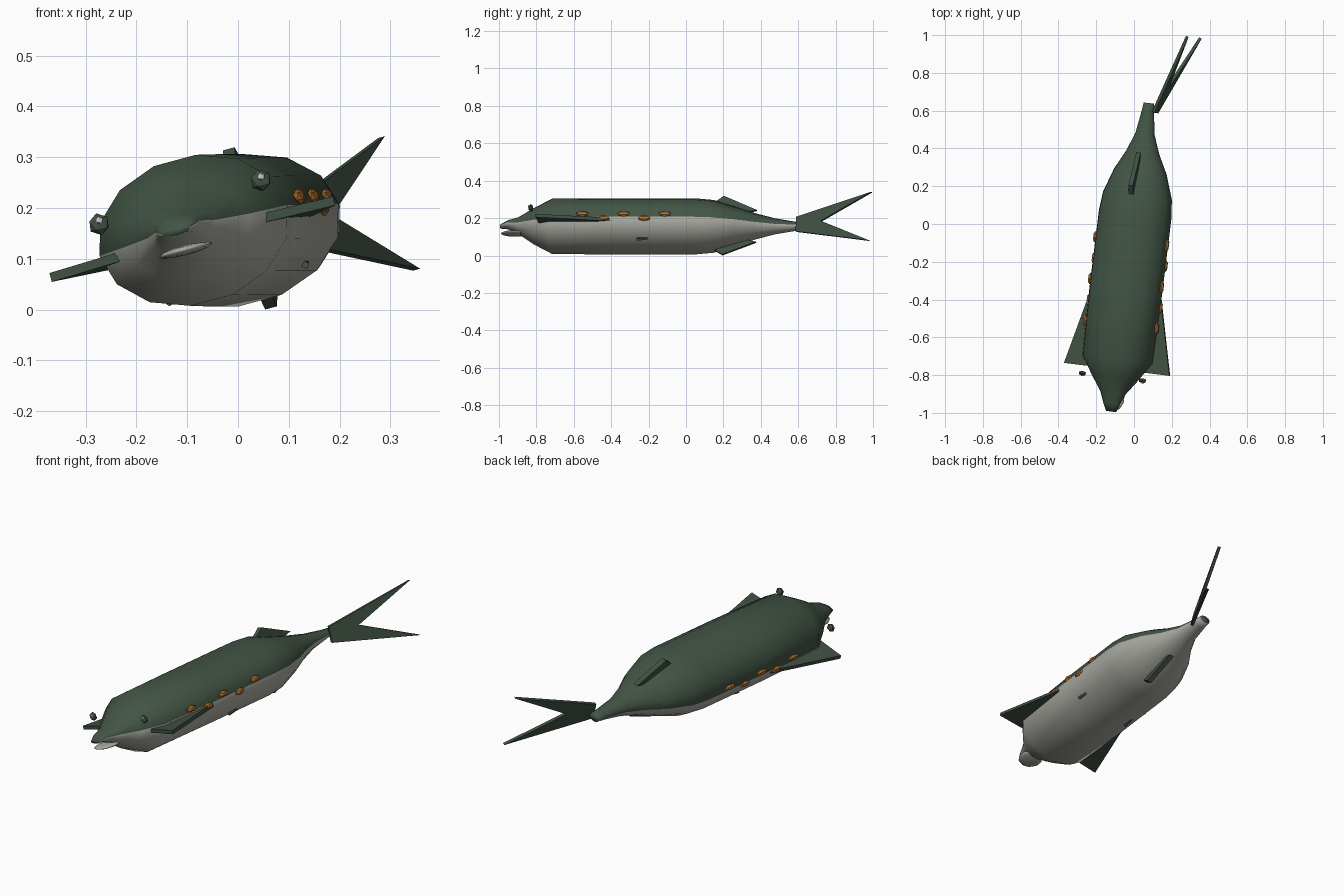
import bpy, bmesh
from math import radians, sin, cos, pi
from mathutils import Matrix, Vector

if "Cube" in bpy.data.objects:
    bpy.data.objects.remove(bpy.data.objects["Cube"])

# The whole fish is built along local y, then rolled, turned and lifted
POSE = (Matrix.Translation((0, 0, 0.156)) @ Matrix.Rotation(radians(-7), 4, 'Z')
        @ Matrix.Rotation(radians(-15), 4, 'Y'))


def material(name, rgb):
    m = bpy.data.materials.new(name)
    m.diffuse_color = (*rgb, 1)
    m.use_nodes = True
    m.node_tree.nodes["Principled BSDF"].inputs["Base Color"].default_value = m.diffuse_color
    return m


GREEN = material("back_green", (0.055, 0.09, 0.06))
DARK = material("fin_green", (0.05, 0.08, 0.055))
BELLY = material("belly_grey", (0.40, 0.40, 0.36))
ORANGE = material("spot_orange", (0.45, 0.17, 0.03))
WHITE = material("eye_glint", (0.75, 0.75, 0.75))


def finish(name, bm, mats, smooth=False):
    bmesh.ops.recalc_face_normals(bm, faces=bm.faces)
    bm.transform(POSE)
    me = bpy.data.meshes.new(name)
    bm.to_mesh(me)
    bm.free()
    for m in mats:
        me.materials.append(m)
    for p in me.polygons:
        p.use_smooth = smooth
    ob = bpy.data.objects.new(name, me)
    bpy.context.collection.objects.link(ob)
    return ob


def blade(name, points, normal, thick, mat=DARK):
    """Flat fin: polygon extruded symmetrically along its normal."""
    bm = bmesh.new()
    off = Vector(normal) * thick / 2
    face = bm.faces.new([bm.verts.new(Vector(p) - off) for p in points])
    ext = bmesh.ops.extrude_face_region(bm, geom=[face], use_keep_orig=True)
    for v in ext["geom"]:
        if isinstance(v, bmesh.types.BMVert):
            v.co += off * 2
    return finish(name, bm, [mat])


def ball(name, loc, scale, mat, sub=1, smooth=False):
    bm = bmesh.new()
    bmesh.ops.create_icosphere(bm, subdivisions=sub, radius=1)
    bm.transform(Matrix.Translation(loc) @ Matrix.Diagonal((*scale, 1)))
    return finish(name, bm, [mat], smooth)


# Body: 14-sided loft (station, half width, half height, lift)
SECTIONS = [(-1.0, .028, .008, -.002), (-.96, .045, .022, .008), (-.90, .070, .045, .003),
            (-.82, .128, .095, 0), (-.72, .193, .146, 0), (-.35, .200, .147, 0),
            (.05, .200, .147, 0), (.15, .190, .138, 0), (.28, .145, .098, 0),
            (.38, .092, .067, 0), (.48, .053, .042, 0), (.60, .034, .022, 0),
            (.645, .028, .018, 0)]
N = 14
bm = bmesh.new()
rings = [[bm.verts.new((a * cos(2 * pi * i / N), s, b * sin(2 * pi * i / N) + c))
          for i in range(N)] for s, a, b, c in SECTIONS]
for r0, r1 in zip(rings, rings[1:]):
    for i in range(N):
        f = bm.faces.new((r0[i], r0[(i + 1) % N], r1[(i + 1) % N], r1[i]))
        f.material_index = 0 if i < N // 2 else 1
bm.faces.new(rings[0])
bm.faces.new(rings[-1])
finish("body", bm, [GREEN, BELLY], True)

# Lower jaw plate under the snout
ball("lower_jaw", (0, -.925, -.040), (.055, .072, .010), BELLY, 2, True)

# Paired parts: eyes, pectoral fins, pelvic fins, flank spots
for side, label in ((-1, "left"), (1, "right")):
    ball(label + "_eye", (side * .166, -.818, .057), (.022, .014, .022), DARK)
    ball(label + "_eye_glint", (side * .166 + .004, -.829, .064), (.008, .005, .008), WHITE)
    blade(label + "_pectoral_fin",
          [(side * .15, -.775, -.014), (side * .291, -.775, -.018), (side * .196, -.385, -.014),
           (side * .17, -.40, -.014)], (0, 0, 1), .018)
    blade(label + "_pelvic_fin",
          [(side * .12, -.24, -.09), (side * .145, -.245, -.112), (side * .139, -.185, -.106)],
          (side * .6, 0, .8), .012)
    for k in range(5):
        ball(f"{label}_spot_{k + 1}",
             (side * .198, -.535 + .111 * k, .004 + (.012 if k % 2 == 0 else -.012)),
             (.012, .036, .016), ORANGE)

# Dorsal and anal fins
for up, name, peak in ((1, "dorsal_fin", .166), (-1, "anal_fin", .158)):
    blade(name, [(0, .13, up * .115), (0, .20, up * peak), (0, .38, up * .088),
                 (0, .30, up * .07)], (1, 0, 0), .024)

# Forked tail swung to the side
ang = radians(21)
tail = [(0, .04), (.45, .136), (.15, .004), (.45, -.134), (0, -.04)]
blade("tail_fin", [(.04 + t * sin(ang), .60 + t * cos(ang), h) for t, h in tail],
      (cos(ang), -sin(ang), 0), .016)
